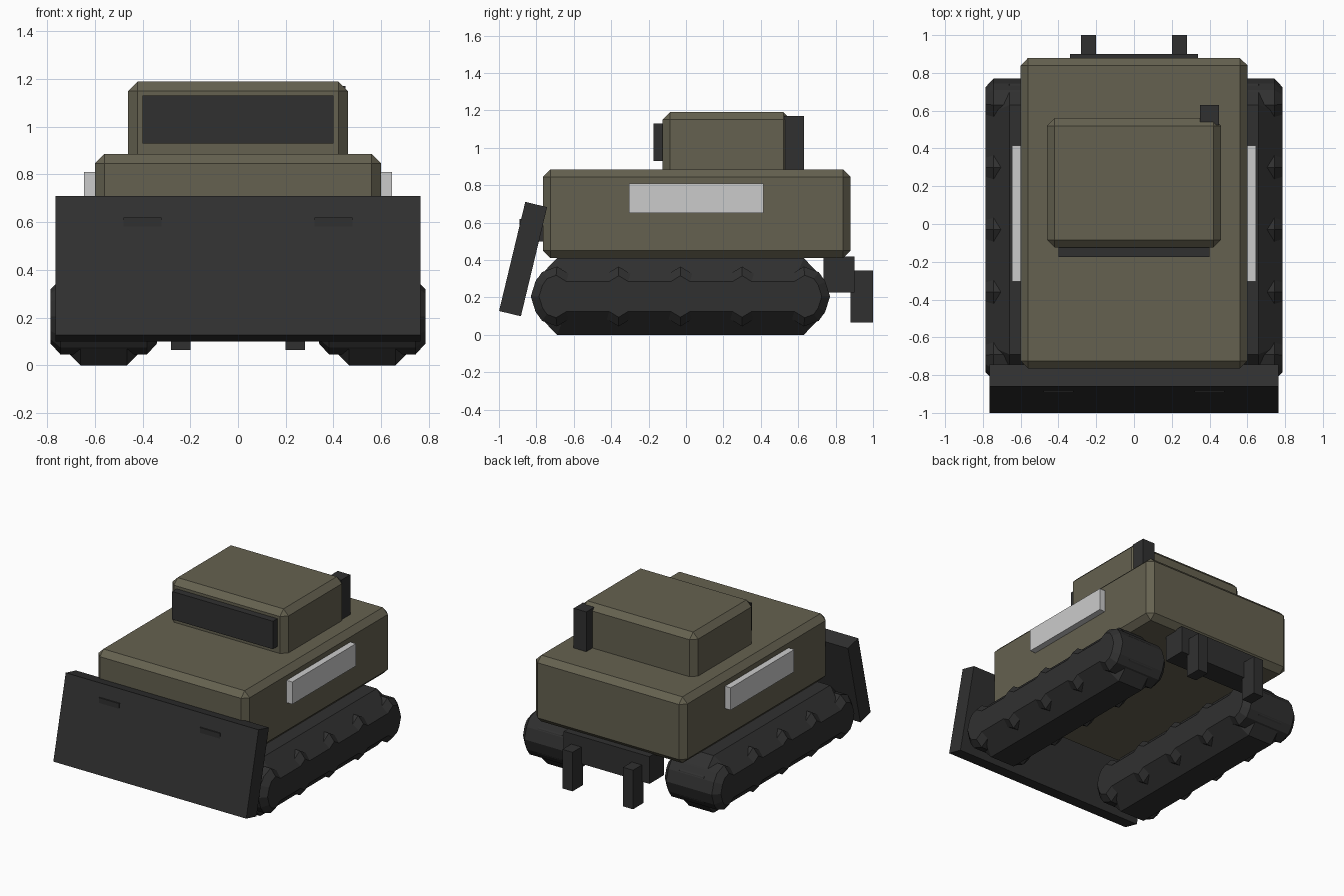
import bpy, bmesh, math
from mathutils import Vector

if "Cube" in bpy.data.objects:
    bpy.data.objects.remove(bpy.data.objects["Cube"])


def material(name, rgb):
    m = bpy.data.materials.new(name)
    m.diffuse_color = (*rgb, 1)
    m.use_nodes = True
    m.node_tree.nodes["Principled BSDF"].inputs["Base Color"].default_value = m.diffuse_color
    return m


OLIVE = material("olive paint", (0.13, 0.12, 0.08))
DARK = material("dark steel", (0.03, 0.03, 0.03))


def finish(name, bm, mat):
    bmesh.ops.recalc_face_normals(bm, faces=bm.faces)
    me = bpy.data.meshes.new(name)
    bm.to_mesh(me)
    bm.free()
    ob = bpy.data.objects.new(name, me)
    bpy.context.collection.objects.link(ob)
    if mat:
        me.materials.append(mat)
    return ob


def box(name, x, y, z, mat=None, bevel=0):
    """Box from (min, max) ranges, with an optional flat chamfer."""
    bm = bmesh.new()
    bmesh.ops.create_cube(bm, size=1)
    for v in bm.verts:
        v.co = [sum(r) / 2 + c * (r[1] - r[0]) for c, r in zip(v.co, (x, y, z))]
    ob = finish(name, bm, mat)
    if bevel:
        mod = ob.modifiers.new("chamfer", 'BEVEL')
        mod.width, mod.segments = bevel, 1
    return ob


def inset(pts, d):
    """Offset a counter-clockwise outline inwards by d."""
    out = []
    for i, p in enumerate(pts):
        a = (p - pts[i - 1]).normalized()
        b = (pts[(i + 1) % len(pts)] - p).normalized()
        na, nb = Vector((-a.y, a.x)), Vector((-b.y, b.x))
        out.append(p + (na + nb) * d / (1 + na.dot(nb)))
    return out


def chamfered_prism(name, pts, x0, x1, d, mat):
    """Extrude a y-z outline along x with chamfered rims."""
    bm = bmesh.new()
    small = inset(pts, d)
    rings = [[bm.verts.new((x, p.x, p.y)) for p in ring] for x, ring in
             ((x0, small), (x0 + d, pts), (x1 - d, pts), (x1, small))]
    n = len(pts)
    for r, s in zip(rings, rings[1:]):
        for i in range(n):
            j = (i + 1) % n
            bm.faces.new((r[i], r[j], s[j], s[i]))
    bm.faces.new(rings[0])
    bm.faces.new(rings[-1])
    return finish(name, bm, mat)


CY, CZ = -0.03, 0.205  # track centre


def outline(upper):
    """Close an upper half outline (right to left) by mirroring it downwards."""
    tip = 0.80
    pts = [(tip, 0)] + upper + [(-tip, 0)] + [(y, -z) for y, z in reversed(upper)]
    return [Vector((y + CY, z + CZ)) for y, z in pts]


# Hull and cabin
box("hull", (-0.6, 0.6), (-0.765, 0.88), (0.41, 0.885), OLIVE, 0.04)
box("cabin", (-0.46, 0.46), (-0.125, 0.56), (0.83, 1.19), OLIVE, 0.04)
box("windscreen", (-0.4, 0.4), (-0.175, -0.1), (0.93, 1.13), DARK)
box("exhaust", (0.35, 0.45), (0.525, 0.63), (0.87, 1.17), DARK)

# Tracks: smooth band plus a scalloped wider-edged core
band = outline([(0.77, 0.09), (0.66, 0.205), (-0.66, 0.205), (-0.77, 0.09)])
bumps = [(0.775, 0.08), (0.74, 0.13)]
for i in range(9):
    bumps.append((0.66 - 0.165 * i, 0.06 if i % 2 else 0.16))
bumps += [(-0.74, 0.13), (-0.775, 0.08)]
lugs = outline(bumps)
for side, s in (("left", -1), ("right", 1)):
    x0, x1 = sorted((s * 0.34, s * 0.785))
    chamfered_prism(side + "_track_band", band, x0, x1, 0.125, DARK)
    chamfered_prism(side + "_track_lugs", lugs, x0, x1, 0.042, DARK)
    # Side panels, blade arms and ripper teeth
    box(side + "_side_panel", sorted((s * 0.58, s * 0.645)), (-0.305, 0.415), (0.65, 0.81))
    box(side + "_blade_arm", sorted((s * 0.32, s * 0.48)), (-0.89, -0.74), (0.5, 0.62), DARK)
    box(side + "_ripper_tooth", sorted((s * 0.2, s * 0.28)), (0.88, 1.0), (0.065, 0.345), DARK)

# Rear ripper bar
box("ripper_bar", (-0.34, 0.34), (0.735, 0.9), (0.225, 0.42), DARK)

# Tilted dozer blade
blade = box("blade", (-0.765, 0.765), (-0.06, 0.06), (-0.3, 0.3), DARK)
blade.location = (0, -0.871, 0.405)
blade.rotation_euler.x = -math.radians(13.5)
